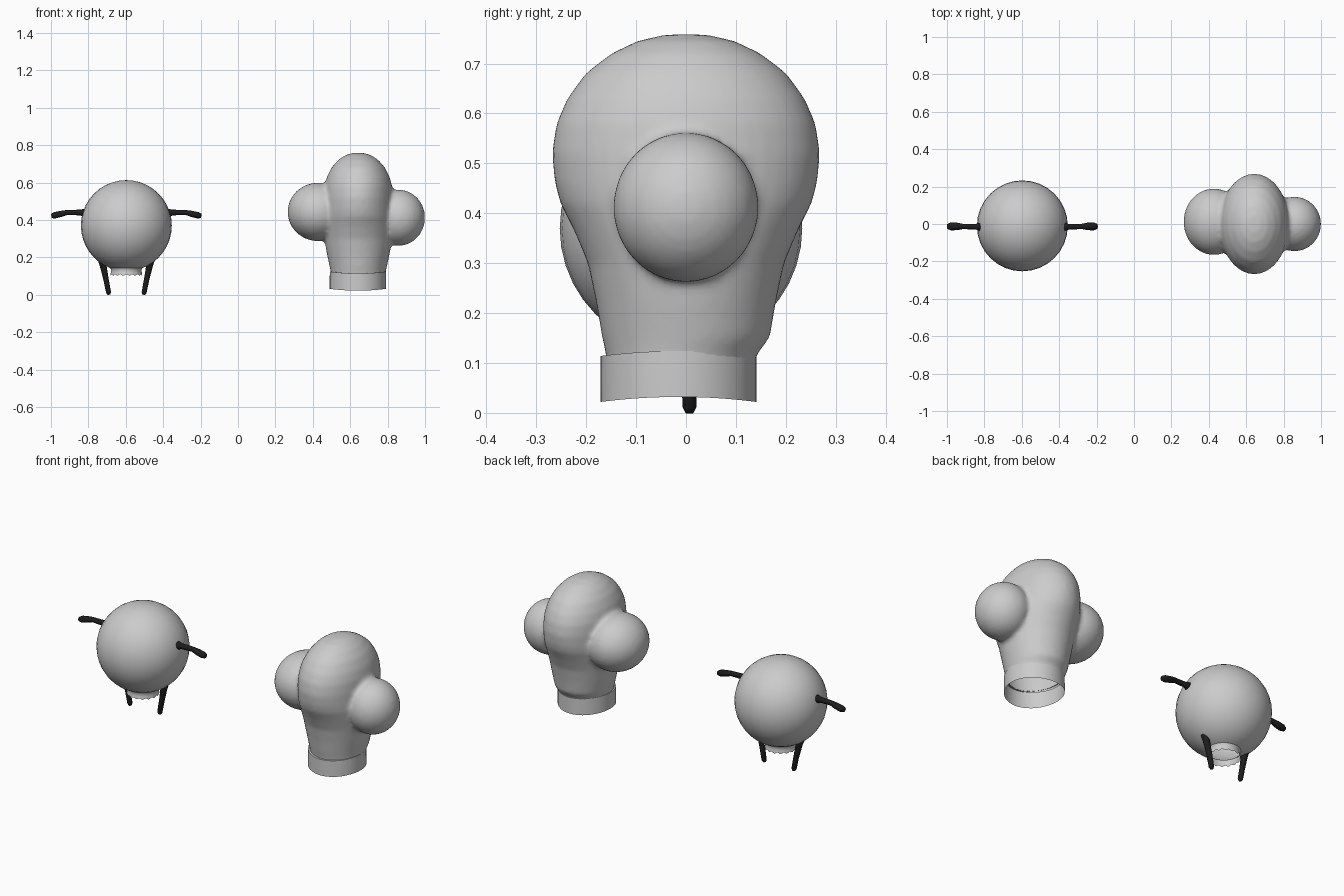
import bpy, bmesh, math
from mathutils import Vector

if "Cube" in bpy.data.objects:
    bpy.data.objects.remove(bpy.data.objects["Cube"])

black = bpy.data.materials.new("black")
black.diffuse_color = (0.012, 0.012, 0.012, 1)
black.use_nodes = True
black.node_tree.nodes["Principled BSDF"].inputs["Base Color"].default_value = black.diffuse_color


def add_object(name, bm, mat=None):
    bmesh.ops.recalc_face_normals(bm, faces=bm.faces)
    me = bpy.data.meshes.new(name)
    bm.to_mesh(me)
    bm.free()
    ob = bpy.data.objects.new(name, me)
    bpy.context.collection.objects.link(ob)
    if mat:
        me.materials.append(mat)
    for p in me.polygons:
        p.use_smooth = True
    return ob


def skin_rings(bm, rings, cap=False):
    loops = [[bm.verts.new(p) for p in r] for r in rings]
    n = len(loops[0])
    for a, b in zip(loops, loops[1:]):
        for i in range(n):
            j = (i + 1) % n
            bm.faces.new((a[i], a[j], b[j], b[i]))
    if cap:
        bm.faces.new(loops[0][::-1])
        bm.faces.new(loops[-1])


def ring(c, rx, ry, n=40, wave=None):
    pts = []
    for i in range(n):
        t = math.tau * i / n
        dz = wave(t) if wave else 0
        pts.append((c[0] + rx * math.cos(t), c[1] + ry * math.sin(t), c[2] + dz))
    return pts


def limb(name, pts, mirror_x):
    """Tapered tube through (x, y, z, half width, half height) points, on both sides."""
    for side, s in (("left", 1), ("right", -1)):
        path = [Vector((mirror_x + s * (p[0] - mirror_x), p[1], p[2])) for p in pts]
        rings = []
        for i, p in enumerate(path):
            d = (path[min(i + 1, len(path) - 1)] - path[max(i - 1, 0)]).normalized()
            u = Vector((0, 1, 0))
            v = d.cross(u)
            rings.append([p + u * pts[i][3] * math.cos(math.tau * k / 10)
                          + v * pts[i][4] * math.sin(math.tau * k / 10) for k in range(10)])
        bm = bmesh.new()
        skin_rings(bm, rings, cap=True)
        add_object(side + "_" + name, bm, black)


# Round body, open underneath
BX, BY, BZ, BR = -0.597, -0.01, 0.370, 0.243
bm = bmesh.new()
bmesh.ops.create_uvsphere(bm, u_segments=32, v_segments=20, radius=BR)
bmesh.ops.translate(bm, verts=bm.verts, vec=(BX, BY, BZ))
bmesh.ops.bisect_plane(bm, geom=bm.verts[:] + bm.edges[:] + bm.faces[:],
                       plane_co=(0, 0, 0.143), plane_no=(0, 0, -1), clear_outer=True)
add_object("body", bm)

# Scalloped collar around the opening
bm = bmesh.new()
scallop = lambda t: 0.004 * math.cos(16 * t)
skin_rings(bm, [ring((BX, BY, 0.145), 0.088, 0.088, 96),
                ring((BX, BY, 0.132), 0.080, 0.080, 96),
                ring((BX, BY, 0.118), 0.083, 0.083, 96),
                ring((BX, BY, 0.106), 0.085, 0.085, 96, scallop)])
add_object("collar", bm)

# Arms with mitten hands, and legs
limb("arm", [(-0.815, -0.015, 0.437, 0.026, 0.026), (-0.845, -0.015, 0.440, 0.015, 0.016),
             (-0.915, -0.013, 0.440, 0.014, 0.014), (-0.945, -0.013, 0.433, 0.020, 0.017),
             (-0.980, -0.013, 0.425, 0.021, 0.018), (-0.998, -0.013, 0.421, 0.013, 0.012)], BX)
limb("leg", [(-0.728, -0.002, 0.195, 0.024, 0.026), (-0.722, 0.002, 0.160, 0.017, 0.019),
             (-0.705, 0.006, 0.080, 0.015, 0.015), (-0.692, 0.007, 0.012, 0.014, 0.014),
             (-0.690, 0.007, 0.000, 0.008, 0.008)], BX)

# Puffy hat: stacked profile plus two side lobes, fused
HX = 0.643
profile = [  # z, x radius, y radius, y centre
    (0.07, 0.142, 0.145, -0.012), (0.115, 0.145, 0.150, -0.010), (0.15, 0.153, 0.168, 0.0),
    (0.22, 0.168, 0.180, 0.0), (0.30, 0.182, 0.197, 0.0), (0.36, 0.188, 0.222, 0.0),
    (0.42, 0.190, 0.252, 0.0), (0.46, 0.188, 0.263, 0.0), (0.52, 0.186, 0.269, 0.0),
    (0.58, 0.181, 0.260, 0.0), (0.63, 0.168, 0.238, 0.0), (0.68, 0.143, 0.202, 0.0),
    (0.72, 0.108, 0.150, 0.0), (0.745, 0.072, 0.098, 0.0), (0.757, 0.035, 0.045, 0.0),
    (0.759, 0.006, 0.008, 0.0)]
bm = bmesh.new()
skin_rings(bm, [ring((HX, cy, z), rx, ry) for z, rx, ry, cy in profile], cap=True)
for c, r in (((0.427, 0.012, 0.443), (0.162, 0.178, 0.156)),
             ((0.858, 0.0, 0.412), (0.142, 0.146, 0.150))):
    new = bmesh.ops.create_uvsphere(bm, u_segments=32, v_segments=20, radius=1)["verts"]
    bmesh.ops.scale(bm, verts=new, vec=r)
    bmesh.ops.translate(bm, verts=new, vec=c)
source = add_object("hat_source", bm)
mod = source.modifiers.new("fuse", "REMESH")
mod.mode = "VOXEL"
mod.voxel_size = 0.012
mod = source.modifiers.new("soften", "SMOOTH")
mod.factor = 0.5
mod.iterations = 4
deps = bpy.context.evaluated_depsgraph_get()
bm = bmesh.new()
bm.from_mesh(source.evaluated_get(deps).to_mesh())
bpy.data.objects.remove(source)
bmesh.ops.bisect_plane(bm, geom=bm.verts[:] + bm.edges[:] + bm.faces[:],
                       plane_co=(0, 0, 0.11), plane_no=(0, 0, -1), clear_outer=True)
add_object("puffy_hat", bm)

# Hat band, open below with gently waved edges
bm = bmesh.new()
sway = lambda t: 0.005 * math.cos(2 * t)
band = [(0.119, 0.140, 0.144), (0.119, 0.150, 0.156), (0.072, 0.151, 0.156), (0.027, 0.151, 0.156)]
skin_rings(bm, [ring((0.641, -0.015, z), rx, ry, 40, sway) for z, rx, ry in band])
ob = add_object("hat_band", bm)
bpy.context.view_layer.objects.active = ob
ob.select_set(True)
bpy.ops.object.shade_smooth_by_angle(angle=math.radians(40))
